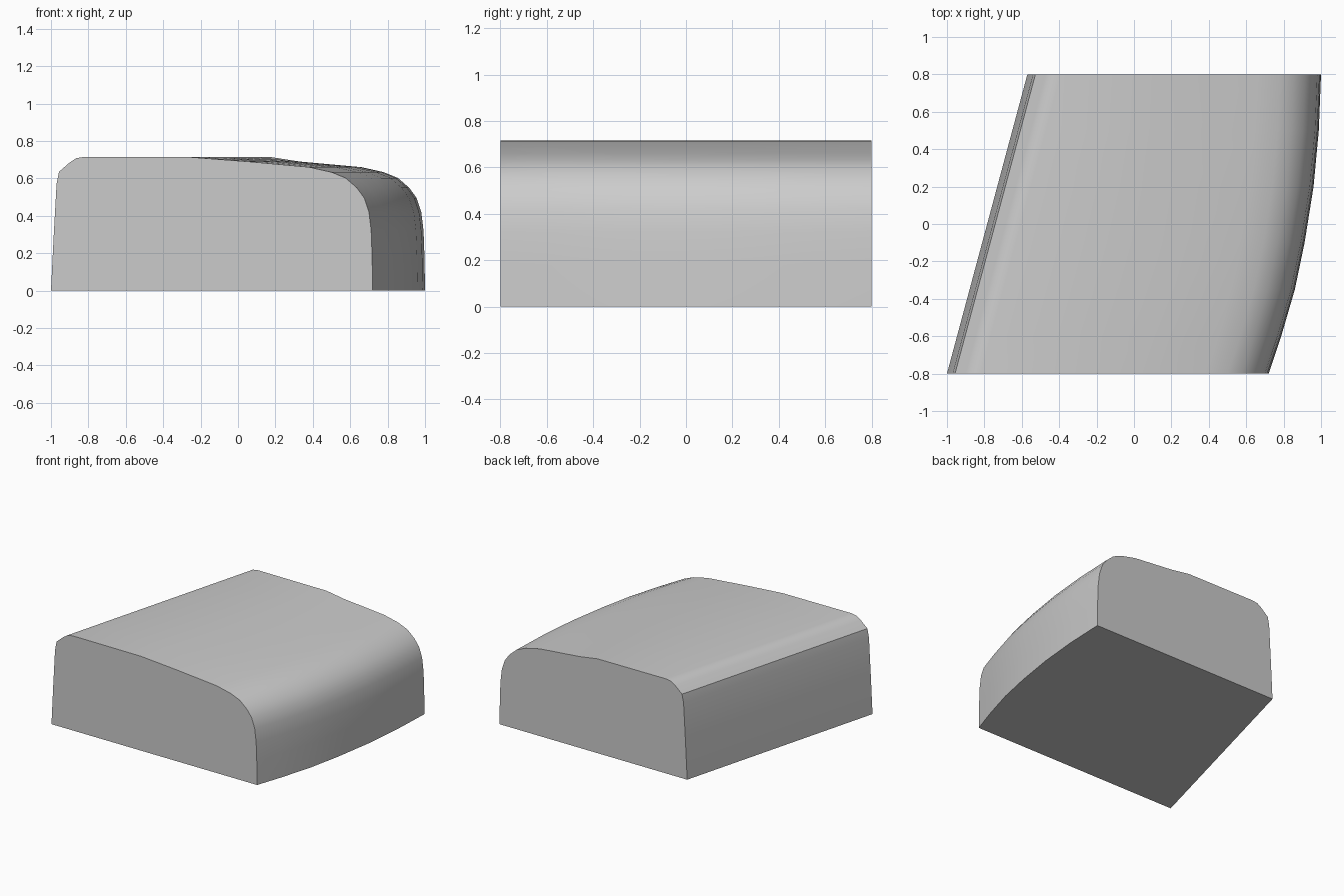
import bpy, bmesh, math

if "Cube" in bpy.data.objects:
    bpy.data.objects.remove(bpy.data.objects["Cube"])

# Front cross-section (x, z), split into the sheared left side and the curved right side
LEFT = [(-1.0, 0), (-0.985, 0.3), (-0.97, 0.57), (-0.957, 0.635), (-0.9, 0.685),
        (-0.865, 0.708), (-0.82, 0.715), (-0.25, 0.713)]
RIGHT = [(0.05, 0.69), (0.38, 0.66), (0.5, 0.633), (0.575, 0.602), (0.635, 0.55),
         (0.675, 0.495), (0.7, 0.42), (0.712, 0.32), (0.717, 0.18), (0.72, 0)]
# Plan outline of the bowed right side (y, x)
BOW = [(-0.8, 0.72), (-0.6, 0.787), (-0.35, 0.86), (-0.1, 0.912), (0.2, 0.96),
       (0.5, 0.988), (0.8, 1.0)]


def section(y, bow_x):
    left_shift = 0.43 * (y + 0.8) / 1.6
    right_shift = bow_x - 0.72
    return ([(x + left_shift, y, z) for x, z in LEFT] +
            [(x + right_shift, y, z) for x, z in RIGHT])


# Loft the sections from front to back
bm = bmesh.new()
rings = [[bm.verts.new(p) for p in section(y, bx)] for y, bx in BOW]
n = len(rings[0])
for a, b in zip(rings, rings[1:]):
    for i in range(n - 1):
        bm.faces.new((a[i], a[i + 1], b[i + 1], b[i]))

# Flat ends and base
bm.faces.new(rings[0])
bm.faces.new(rings[-1])
bm.faces.new([r[0] for r in rings] + [r[-1] for r in reversed(rings)])
bmesh.ops.recalc_face_normals(bm, faces=bm.faces)

mesh = bpy.data.meshes.new("rounded_block")
bm.to_mesh(mesh)
bm.free()
block = bpy.data.objects.new("rounded_block", mesh)
bpy.context.collection.objects.link(block)

# Soft shading over the rounded shoulders, sharp at the ends
bpy.context.view_layer.objects.active = block
block.select_set(True)
bpy.ops.object.shade_smooth_by_angle(angle=math.radians(35))
